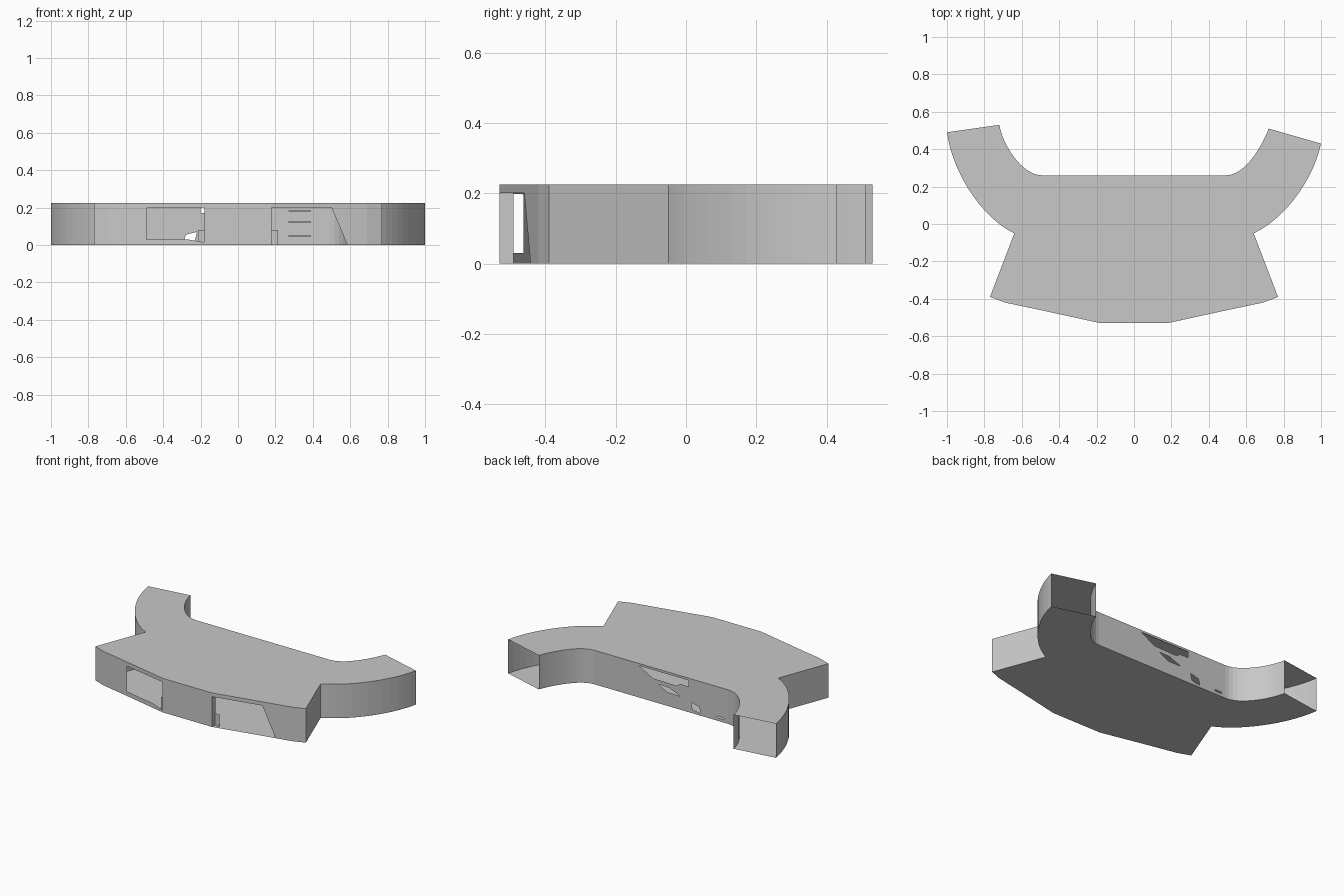
import bpy, bmesh
from mathutils import Vector
from mathutils.geometry import interpolate_bezier, tessellate_polygon

cube = bpy.data.objects.get("Cube")
if cube:
    bpy.data.objects.remove(cube, do_unlink=True)

H = 0.225
grey = bpy.data.materials.new("light_grey")
grey.use_nodes = True
colour = (0.58, 0.58, 0.58, 1)
grey.diffuse_color = colour
grey.node_tree.nodes["Principled BSDF"].inputs["Base Color"].default_value = colour


def finish(name, bm):
    bmesh.ops.remove_doubles(bm, verts=bm.verts, dist=0.0005)
    bmesh.ops.recalc_face_normals(bm, faces=bm.faces)
    mesh = bpy.data.meshes.new(name)
    bm.to_mesh(mesh)
    bm.free()
    mesh.materials.append(grey)
    obj = bpy.data.objects.new(name, mesh)
    bpy.context.collection.objects.link(obj)
    return obj


def face(bm, points):
    return bm.faces.new([bm.verts.new(p) for p in points])


def curve(a, b, c, d, steps=14):
    pts = [Vector((*p, 0)) for p in (a, b, c, d)]
    return [(p.x, p.y) for p in interpolate_bezier(*pts, steps)]


def wall(bm, a, b):
    face(bm, [(*a, 0), (*b, 0), (*b, H), (*a, H)])


def upright_panel(bm, a, b, loops):
    """Panel along a-b; the first loop is its border and the rest are holes, as (x, z)."""
    flat = [Vector((x, z, 0)) for loop in loops for x, z in loop]

    def place(p):
        t = (p.x - a[0]) / (b[0] - a[0])
        return bm.verts.new((p.x, a[1] + t * (b[1] - a[1]), p.y))
    verts = [place(p) for p in flat]
    tris = tessellate_polygon([[Vector((x, z, 0)) for x, z in loop] for loop in loops])
    for tri in tris:
        bm.faces.new([verts[i] for i in tri])


def rect(x0, x1, z0, z1):
    return [(x0, z0), (x1, z0), (x1, z1), (x0, z1)]


# Plan outline: curved arms, a straight back and a faceted front
right_outer = curve((-1, .49), (-.97, .27), (-.81, .03), (-.64, -.05))
right_inner = curve((-.49, .26), (-.60, .26), (-.70, .42), (-.72, .53))
left_outer = curve((.64, -.05), (.81, .03), (.96, .24), (1, .43))
left_inner = curve((.72, .51), (.69, .43), (.60, .26), (.49, .26))
front = [(-.77, -.39), (-.69, -.42), (-.5, -.46), (-.18, -.53),
         (.18, -.53), (.5, -.46), (.69, -.42), (.77, -.39)]
outline = right_outer + front + left_outer + left_inner + right_inner

# Top and bottom plates
for name, z in (("top_plate", H), ("bottom_plate", 0)):
    bm = bmesh.new()
    plate = face(bm, [(x, y, z) for x, y in outline])
    obj = finish(name, bm)
    if (obj.data.polygons[0].normal.z > 0) != (z > 0):
        obj.data.flip_normals()

# Curved arm walls and the notched flanks; the arm ends stay open
bm = bmesh.new()
for run in (right_outer + front[:1], front[-1:] + left_outer, left_inner, right_inner):
    for a, b in zip(run, run[1:]):
        wall(bm, a, b)
finish("side_walls", bm)

# Back wall with its angular openings
bm = bmesh.new()
upright_panel(bm, (-.49, .26), (.49, .26), [
    rect(-.49, .49, 0, H),
    [(.16, .21), (.06, .155), (-.11, .15), (-.14, .17), (-.2, .17), (-.2, .21)],
    [(.02, .125), (-.06, .123), (-.14, .09), (-.05, .09)],
    [(-.29, .015), (-.23, .025), (-.22, .07), (-.28, .055)],
    rect(-.46, -.41, .02, .03)])
finish("back_wall", bm)

# Front wall with a rectangular and a slanted opening
bm = bmesh.new()
for i in (0, 1, 3, 6):
    wall(bm, front[i], front[i + 1])
upright_panel(bm, front[2], front[3], [
    [(-.5, 0), (-.18, 0), (-.18, .015), (-.27, .03), (-.49, .03), (-.49, .197),
     (-.18, .2), (-.18, H), (-.5, H)]])
upright_panel(bm, front[4], front[5], [rect(.18, .5, .2, H)])
upright_panel(bm, front[5], front[6], [[(.5, .2), (.585, 0), (.69, 0), (.69, H), (.5, H)]])
finish("front_wall", bm)

# Returns beside the centre panel, with low stepped tabs
bm = bmesh.new()
for s in (-1, 1):
    face(bm, [(s * .18, -.53, 0), (s * .18, -.49, 0), (s * .18, -.49, .2), (s * .18, -.53, .2)])
    face(bm, [(s * .18, -.5, 0), (s * .215, -.5, 0), (s * .215, -.5, .08), (s * .18, -.5, .08)])
finish("centre_returns", bm)

# Thin ledges on the inside of the back wall
for i, z in enumerate((.05, .125, .182)):
    bm = bmesh.new()
    bmesh.ops.create_cube(bm, size=1)
    for v in bm.verts:
        v.co = (.33 + v.co.x * .12, .25 + v.co.y * .018, z + v.co.z * .008)
    finish(f"inner_ledge_{i + 1}", bm)
